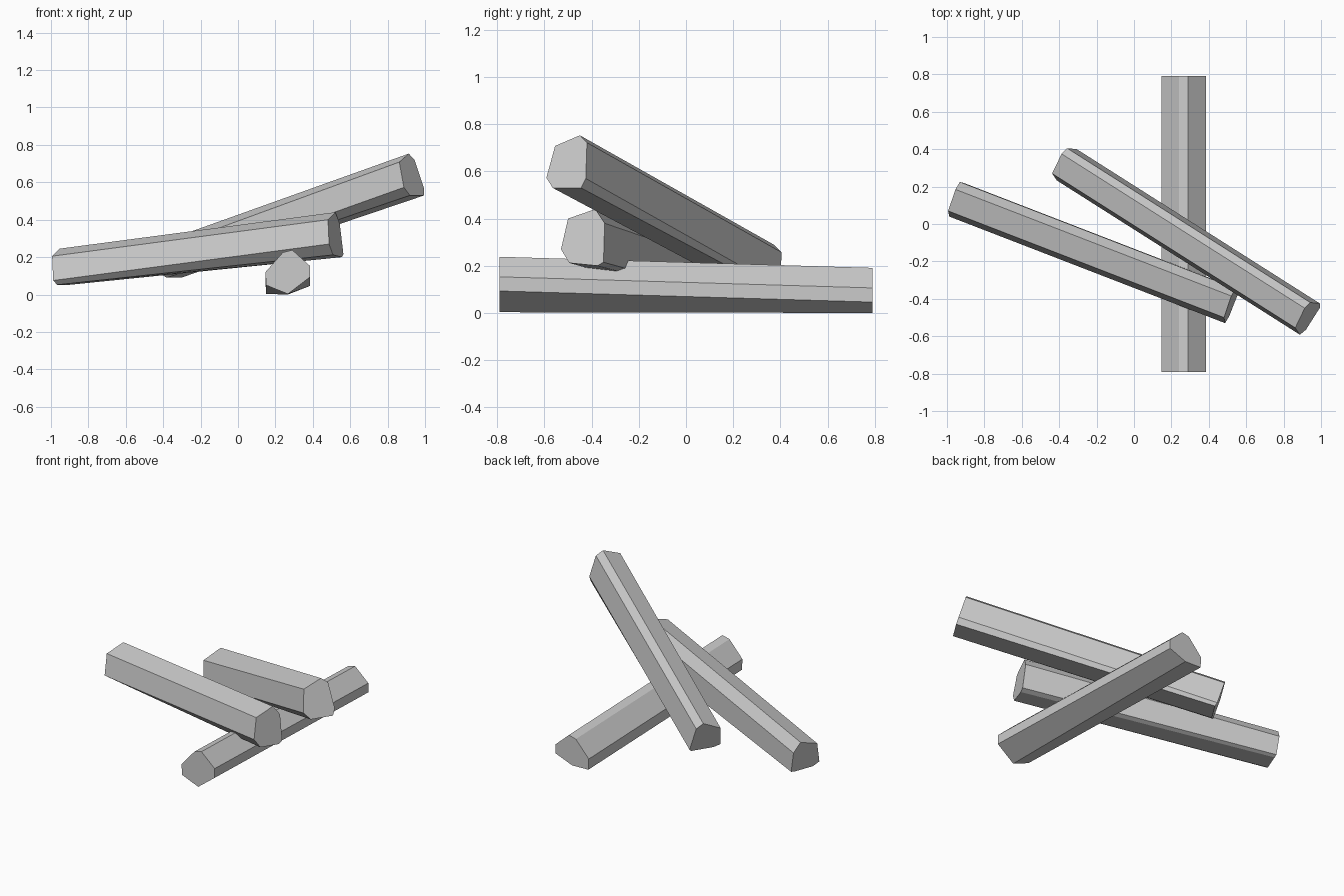
import bpy, bmesh
from mathutils import Vector

if "Cube" in bpy.data.objects:
    bpy.data.objects.remove(bpy.data.objects["Cube"])


def log(name, tip, axis, profile, drop, shift=None):
    """Seven-sided log: cap square to its axis at tip, lofted along -axis.
    profile is (u, z), u being the cap coordinate along 'drop' (x or y)."""
    axis, tip = Vector(axis), Vector(tip)
    shift = shift or {}
    bm = bmesh.new()
    near, far = [], []
    for i, (u, z) in enumerate(profile):
        if drop == 'y':      # end cap seen from the front
            p = Vector((u, tip.y, z))
        else:                # end cap seen from the right
            x = tip.x - (axis.y * (u - tip.y) + axis.z * (z - tip.z)) / axis.x
            p = Vector((x, u, z))
        near.append(bm.verts.new(p))
        far.append(bm.verts.new(p - axis + Vector((0, 0, shift.get(i, 0)))))
    bm.faces.new(near)
    bm.faces.new(far[::-1])
    n = len(profile)
    for i in range(n):
        j = (i + 1) % n
        bm.faces.new((near[i], far[i], far[j], near[j]))
    bmesh.ops.recalc_face_normals(bm, faces=bm.faces)
    mesh = bpy.data.meshes.new(name)
    bm.to_mesh(mesh)
    bm.free()
    bpy.context.collection.objects.link(bpy.data.objects.new(name, mesh))


# Bottom log lying front to back
log("bottom_log", (0.27, -0.79, 0.12), (0, -1.58, 0.047),
    [(0.385, 0.153), (0.29, 0.238), (0.24, 0.225), (0.147, 0.12),
     (0.15, 0.05), (0.267, 0.003), (0.385, 0.093)], 'y', {5: 0.044})

# Left log resting on the bottom one
log("left_log", (0.515, -0.44, 0.32), (1.475, -0.57, 0.195),
    [(-0.5, 0.4), (-0.385, 0.44), (-0.345, 0.38), (-0.35, 0.215),
     (-0.375, 0.2), (-0.495, 0.212), (-0.53, 0.27)], 'x',
    {3: 0.035, 4: 0.045, 5: 0.035})

# Upper log leaning to the right
log("upper_log", (0.925, -0.5, 0.63), (1.3, -0.825, 0.465),
    [(-0.555, 0.708), (-0.45, 0.753), (-0.42, 0.722), (-0.425, 0.57),
     (-0.445, 0.53), (-0.565, 0.53), (-0.592, 0.573)], 'x',
    {0: -0.01, 4: 0.025, 5: 0.025})
